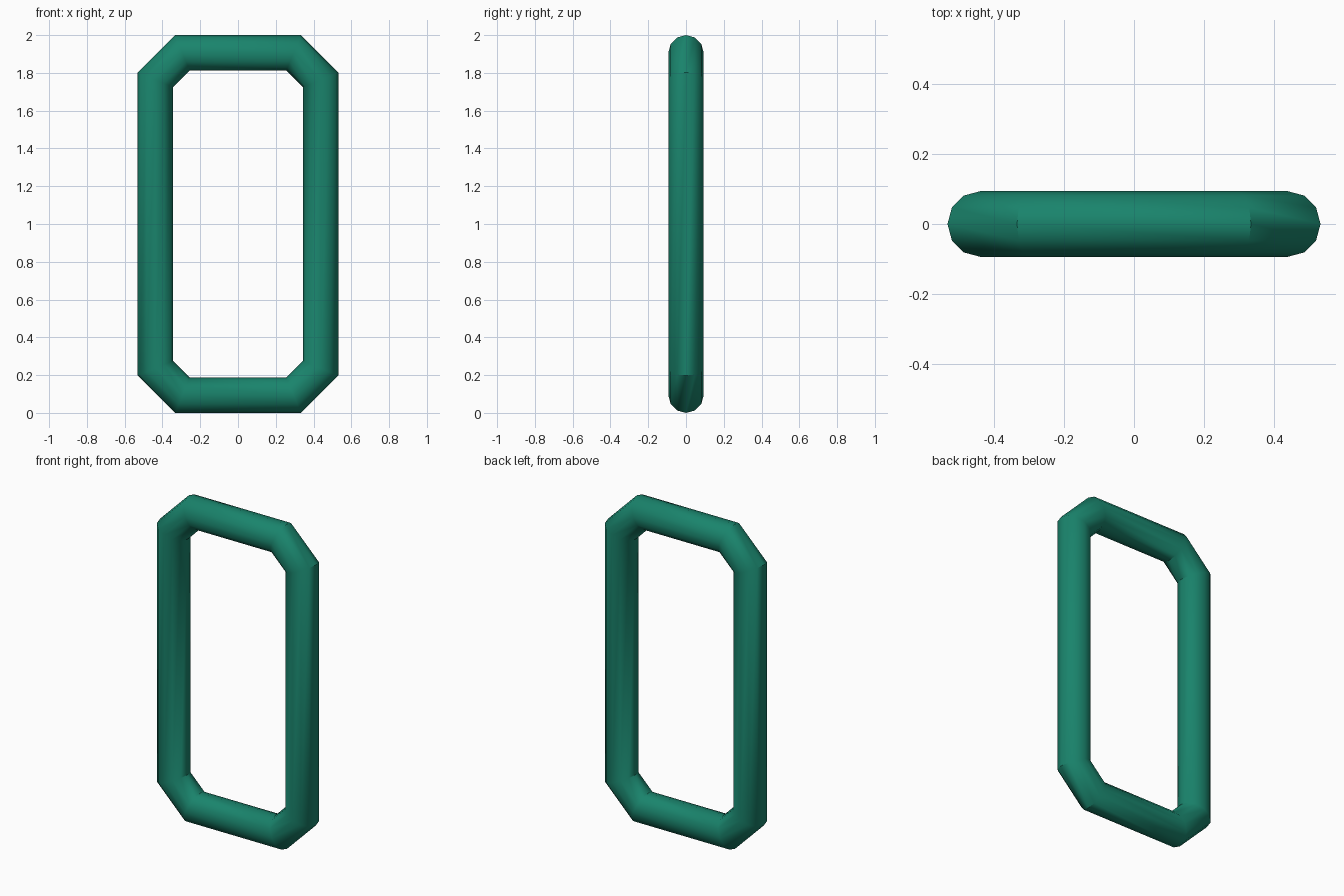
import bpy, bmesh
from math import cos, sin, pi, radians
from mathutils import Vector

if "Cube" in bpy.data.objects:
    bpy.data.objects.remove(bpy.data.objects["Cube"])

R, SIDES = 0.0935, 12          # tube radius and cross-section sides
HX, HZ, CUT = 0.4375, 0.9065, 0.143   # centreline half sizes and corner cut

# chamfered rectangle centreline, counter-clockwise in xz
path = [Vector(p) for p in (
    (HX, -HZ + CUT), (HX, HZ - CUT), (HX - CUT, HZ), (-HX + CUT, HZ),
    (-HX, HZ - CUT), (-HX, -HZ + CUT), (-HX + CUT, -HZ), (HX - CUT, -HZ))]

# mitred tube rings swept around the closed path
bm = bmesh.new()
rings = []
for i, p in enumerate(path):
    a = (p - path[i - 1]).normalized()
    b = (path[(i + 1) % len(path)] - p).normalized()
    na, nb = Vector((a.y, -a.x)), Vector((b.y, -b.x))
    mitre = (na + nb) / (1 + na.dot(nb))
    ring = []
    for k in range(SIDES):
        t = 2 * pi * k / SIDES
        q = p + mitre * R * cos(t)
        ring.append(bm.verts.new((q.x, R * sin(t), q.y + 1)))
    rings.append(ring)
for i, r0 in enumerate(rings):
    r1 = rings[(i + 1) % len(rings)]
    for k in range(SIDES):
        j = (k + 1) % SIDES
        bm.faces.new((r0[k], r0[j], r1[j], r1[k]))
bmesh.ops.recalc_face_normals(bm, faces=bm.faces)

mesh = bpy.data.meshes.new("chain_link")
bm.to_mesh(mesh)
bm.free()
link = bpy.data.objects.new("chain_link", mesh)
bpy.context.collection.objects.link(link)

# green finish
mat = bpy.data.materials.new("green")
mat.diffuse_color = (0.01, 0.23, 0.15, 1)
mat.use_nodes = True
mat.node_tree.nodes["Principled BSDF"].inputs["Base Color"].default_value = mat.diffuse_color
mesh.materials.append(mat)

# smooth tube, crisp outer corners
bpy.context.view_layer.objects.active = link
link.select_set(True)
bpy.ops.object.shade_smooth_by_angle(angle=radians(40))
